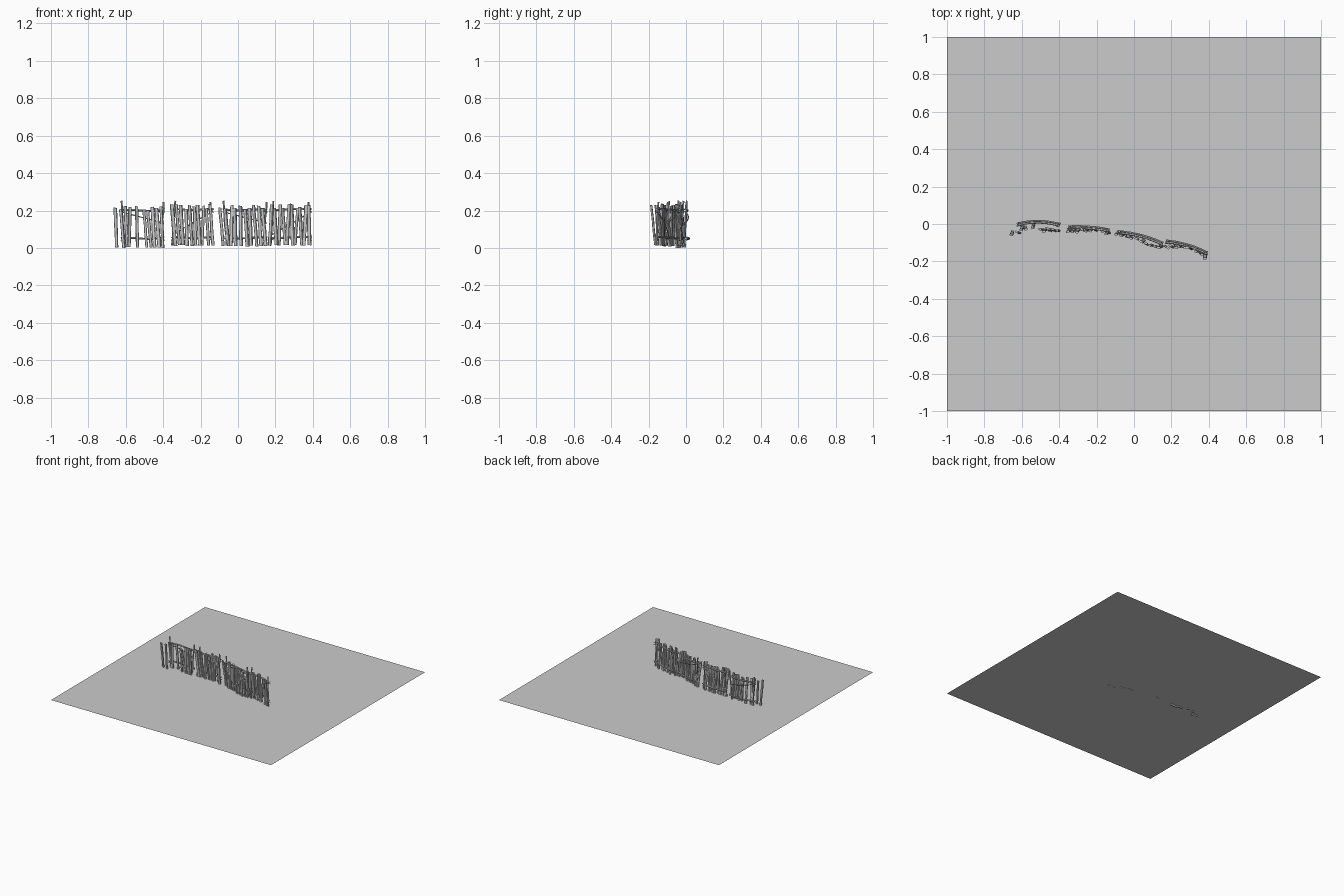
import bpy, bmesh, math, random
from mathutils import Vector

if "Cube" in bpy.data.objects:
    bpy.data.objects.remove(bpy.data.objects["Cube"])
random.seed(7)

GROUND_Z = 0.012


def finish(name, bm):
    bmesh.ops.recalc_face_normals(bm, faces=bm.faces)
    me = bpy.data.meshes.new(name)
    bm.to_mesh(me)
    bm.free()
    ob = bpy.data.objects.new(name, me)
    bpy.context.collection.objects.link(ob)
    return ob


def loft(bm, rings):
    """Join rings of points into a closed solid."""
    rows = [[bm.verts.new(p) for p in r] for r in rings]
    n = len(rows[0])
    for a, b in zip(rows, rows[1:]):
        for i in range(n):
            bm.faces.new((a[i], a[(i + 1) % n], b[(i + 1) % n], b[i]))
    bm.faces.new(rows[0][::-1])
    bm.faces.new(rows[-1])


def pole(bm, pts, radius, sides=6):
    """Rough round branch following points."""
    pts = [Vector(p) for p in pts]
    rings = []
    for i, p in enumerate(pts):
        d = (pts[min(i + 1, len(pts) - 1)] - pts[max(i - 1, 0)]).normalized()
        u = d.orthogonal().normalized()
        if abs(d.z) < 0.8:
            u = d.cross(Vector((0, 0, 1))).normalized()
        v = d.cross(u)
        r = radius * random.uniform(0.85, 1.12)
        rings.append([p + r * (math.cos(t) * u + math.sin(t) * v)
                      for t in (2 * math.pi * k / sides for k in range(sides))])
    loft(bm, rings)


def board(bm, x, y, angle, z0, z1, lean_x, lean_y, width):
    """Worn upright plank with chamfered corners, slightly wavy along its height."""
    t = 0.0055
    w = width / 2
    c = 0.002
    prof = [(-w + c, -t), (w - c, -t), (w, -t + c), (w, t - c),
            (w - c, t), (-w + c, t), (-w, t - c), (-w, -t + c)]
    ca, sa = math.cos(angle), math.sin(angle)
    slant = random.uniform(-0.25, 0.25)
    rings = []
    for k in range(6):
        f = k / 5
        ox = x + lean_x * (f - 0.5) + random.uniform(-0.0008, 0.0008)
        oy = y + lean_y * (f - 0.5) + random.uniform(-0.0012, 0.0012)
        s = random.uniform(0.93, 1.05)
        rings.append([(ox + s * (px * ca - py * sa), oy + s * (px * sa + py * ca),
                       z0 + (z1 - z0) * f + (px * slant if k == 5 else 0))
                      for px, py in prof])
    loft(bm, rings)


# ground sheet
bm = bmesh.new()
bmesh.ops.create_grid(bm, x_segments=1, y_segments=1, size=1)
bmesh.ops.translate(bm, verts=bm.verts, vec=(0, 0, GROUND_Z))
finish("ground", bm)

# sections: rail start, rail middle, rail end, base height, pickets as (x, y, lean)
sections = [
    ((-0.615, 0.002), (-0.51, 0.014), (-0.405, 0.0), 0.002,
     [(-0.652, -0.05, -.008), (-0.619, -0.045, -.017), (-0.598, -0.022, -.012),
      (-0.58, -0.022, .004), (-0.54, -0.014, -.006), (-0.495, -0.028, -.016),
      (-0.474, -0.031, -.018), (-0.452, -0.031, -.012), (-0.429, -0.033, -.016),
      (-0.407, -0.034, -.01)]),
    ((-0.345, -0.016), (-0.25, -0.016), (-0.142, -0.03), 0.012,
     [(-0.345, -0.034, -.02), (-0.322, -0.034, -.016), (-0.3, -0.034, -.014),
      (-0.275, -0.032, -.006), (-0.252, -0.032, -.014), (-0.23, -0.03, -.008),
      (-0.21, -0.028, -.012), (-0.188, -0.028, .01), (-0.163, -0.034, -.012),
      (-0.142, -0.05, -.016)]),
    ((-0.07, -0.042), (0.04, -0.062), (0.145, -0.1), 0.008,
     [(-0.088, -0.048, -.018), (-0.06, -0.056, -.02), (-0.035, -0.066, .006),
      (-0.015, -0.074, -.005), (0.015, -0.078, -.004), (0.045, -0.092, -.012),
      (0.066, -0.106, -.008), (0.092, -0.114, -.018), (0.117, -0.12, -.014),
      (0.14, -0.122, -.018)]),
    ((0.18, -0.092), (0.285, -0.112), (0.382, -0.15), 0.013,
     [(0.176, -0.124, .012), (0.2, -0.12, -.012), (0.223, -0.116, .008),
      (0.246, -0.12, -.014), (0.268, -0.124, .012), (0.29, -0.126, -.006),
      (0.312, -0.13, .014), (0.336, -0.14, -.014), (0.358, -0.156, .012),
      (0.38, -0.175, -.005)]),
]

for n, (a, m, b, base, pickets) in enumerate(sections, 1):
    def along(t, z, off=0.0):
        """Point on the section's bowed centre line."""
        q = [(1 - t) * (1 - 2 * t), 4 * t * (1 - t), t * (2 * t - 1)]
        return (sum(w * p[0] for w, p in zip(q, (a, m, b))),
                sum(w * p[1] for w, p in zip(q, (a, m, b))) + off, z)

    angle = math.atan2(b[1] - a[1], b[0] - a[0])

    # upright pickets on the front
    bm = bmesh.new()
    for i, (x, y, lean) in enumerate(pickets):
        z0 = base + random.uniform(-0.002, 0.004)
        board(bm, x, y, angle + random.uniform(-0.3, 0.3), max(z0, 0),
              base + random.uniform(0.196, 0.222), lean,
              random.uniform(-0.022, 0.012), random.uniform(0.015, 0.02))
    finish(f"pickets_{n}", bm)

    # horizontal rails and diagonal brace behind them
    bm = bmesh.new()
    ts = [-0.04 + 1.08 * k / 8 for k in range(9)]
    for z, off in ((0.2, -0.006), (0.05, 0.002)):
        pole(bm, [along(t, z + base * 0.5 + 0.003 * math.sin(5 * t + n), off) for t in ts], 0.0062)
    steep = (0.19, 0.135) if n % 2 else (0.07, 0.19)
    pole(bm, [along(t, steep[0] + (steep[1] - steep[0]) * t, -0.002) for t in ts], 0.0035)
    finish(f"rails_{n}", bm)

    # thin branch posts at both ends, tallest at the left
    bm = bmesh.new()
    for t, top, lean in ((0.0, 0.252, 0.018), (1.0, 0.245, -0.014)):
        p = along(t, 0)
        pole(bm, [(p[0] + lean * (0.5 - f) * -1 * (-1 if n % 2 else 1) + 0.002 * math.sin(9 * f),
                   p[1] - 0.004 + 0.012 * (f - 0.5), GROUND_Z + (top - GROUND_Z) * f)
                  for f in (0, 0.2, 0.4, 0.6, 0.8, 1)], 0.005)
        # rope lashings where the rails cross the post
        for z in (0.05, 0.2):
            for s in (-1, 1):
                pole(bm, [(p[0] - 0.012, p[1] - 0.012, z - s * 0.009),
                          (p[0], p[1] - 0.012, z),
                          (p[0] + 0.012, p[1] + 0.006, z + s * 0.009)], 0.0022, 5)
    finish(f"posts_{n}", bm)
